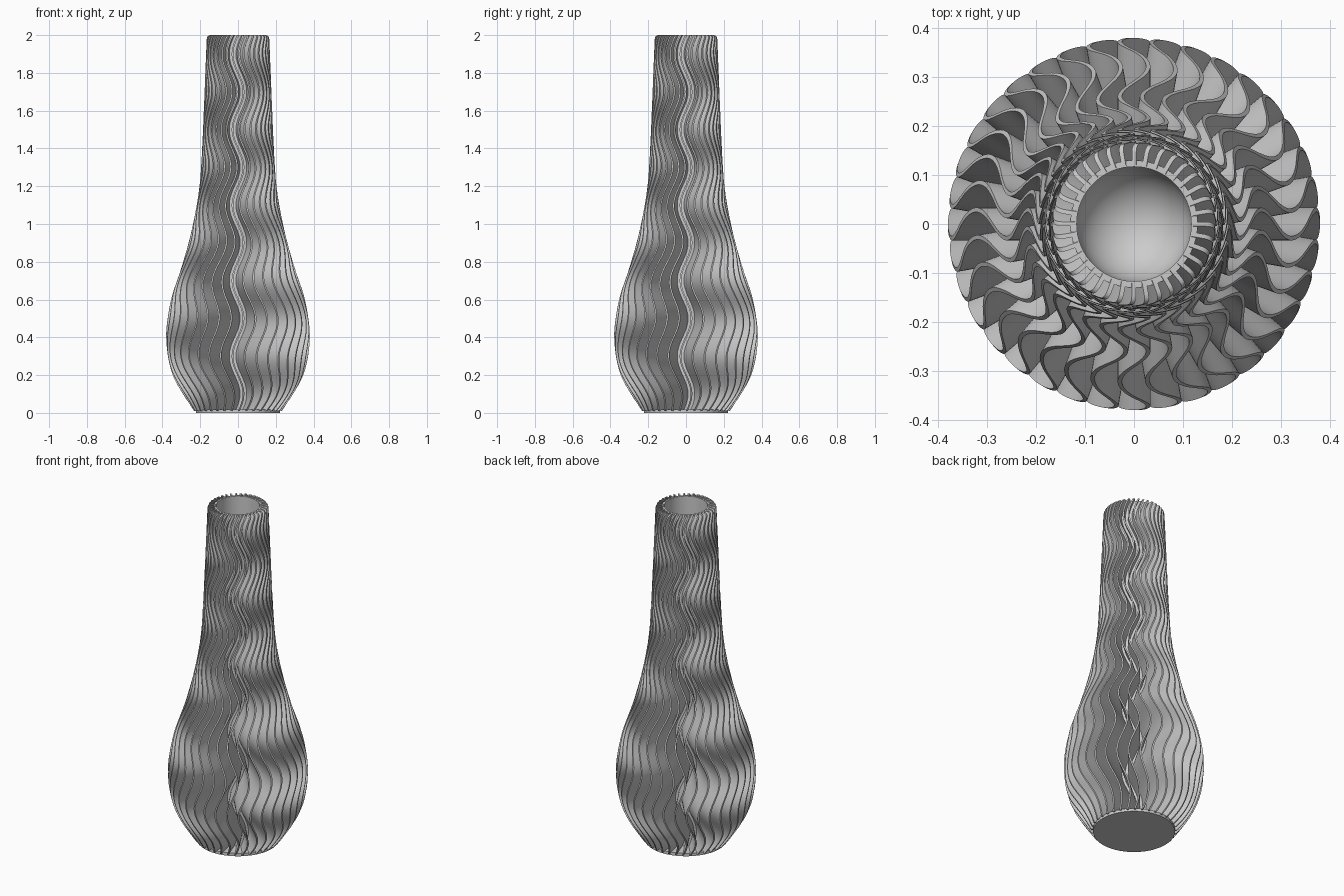
import bpy
import bmesh
from math import sin, cos, pi, sqrt
from mathutils import Matrix

FINS = 36
STEPS = 160
HEIGHT = 2.0
WAVE = 0.029          # sideways swing of each fin
THICK = 0.009
BASE_TOP = 0.018
TUBE_OUT, TUBE_IN = 0.13, 0.117

# Outer silhouette radii, evenly spaced from bottom to top
RADII = [0.225, 0.345, 0.38, 0.354, 0.29, 0.238, 0.204, 0.19, 0.181, 0.173, 0.165]

cube = bpy.data.objects.get("Cube")
if cube:
    bpy.data.objects.remove(cube, do_unlink=True)

grey = bpy.data.materials.new("matte_grey")
grey.use_nodes = True
grey.diffuse_color = (0.6, 0.6, 0.6, 1)
grey.node_tree.nodes["Principled BSDF"].inputs["Base Color"].default_value = (0.6, 0.6, 0.6, 1)


def silhouette(z):
    """Smooth radius at height z, rounded over at the rim."""
    pts = [0.08] + RADII + [0.157]
    s = z / HEIGHT * (len(RADII) - 1)
    i = min(int(s), len(RADII) - 2)
    t = s - i
    a, b, c, d = pts[i:i + 4]
    r = b + 0.5 * t * (c - a + t * (2 * a - 5 * b + 4 * c - d + t * (3 * (b - c) + d - a)))
    rim = 0.018
    over = max(0, z - (HEIGHT - rim))
    return r - (rim - sqrt(max(0, rim * rim - over * over)))


def finish(name, bm):
    bmesh.ops.recalc_face_normals(bm, faces=bm.faces)
    mesh = bpy.data.meshes.new(name)
    bm.to_mesh(mesh)
    bm.free()
    mesh.materials.append(grey)
    obj = bpy.data.objects.new(name, mesh)
    bpy.context.collection.objects.link(obj)
    bpy.ops.object.select_all(action="DESELECT")
    obj.select_set(True)
    bpy.context.view_layer.objects.active = obj
    bpy.ops.object.shade_smooth_by_angle(angle=pi / 5)
    return obj


def lathe(name, profile, segments=96):
    bm = bmesh.new()
    verts = [bm.verts.new((r, 0, z)) for r, z in profile]
    edges = [bm.edges.new(pair) for pair in zip(verts, verts[1:])]
    bmesh.ops.spin(bm, geom=verts + edges, cent=(0, 0, 0), axis=(0, 0, 1),
                   angle=2 * pi, steps=segments, use_merge=False)
    bmesh.ops.remove_doubles(bm, verts=bm.verts, dist=1e-5)
    return finish(name, bm)


# Base plate
lathe("base_plate", [(0, 0), (0.222, 0), (0.222, BASE_TOP), (0, BASE_TOP)])

# Inner tube, closed by a round bowl at the bottom
bowl = [(TUBE_IN * sin(a * pi / 32), 0.03 + TUBE_IN * (1 - cos(a * pi / 32))) for a in range(17)]
lathe("inner_tube", [(TUBE_OUT, 0.01), (TUBE_OUT, HEIGHT - 0.002),
                     (TUBE_IN, HEIGHT - 0.002)] + bowl[::-1])

# Wavy fins: one upright sheet trimmed to the silhouette, repeated around the tube
heights = [BASE_TOP - 0.008 + (HEIGHT - BASE_TOP + 0.008) * k / STEPS for k in range(STEPS)]
heights += [HEIGHT - 0.006, HEIGHT - 0.002, HEIGHT]
heights.sort()
bm = bmesh.new()
rings = []
for z in heights:
    shift = WAVE * sin(5 * pi * z)
    ring = []
    for side, outer in ((-1, 0), (-1, 1), (1, 1), (1, 0)):
        y = shift + side * THICK / 2
        x = sqrt(silhouette(z) ** 2 - y * y) if outer else TUBE_IN + 0.003
        ring.append(bm.verts.new((x, y, z)))
    rings.append(ring)
for low, high in zip(rings, rings[1:]):
    for k in range(4):
        n = (k + 1) % 4
        bm.faces.new((low[k], low[n], high[n], high[k]))
bm.faces.new(rings[0][::-1])
bm.faces.new(rings[-1])
first_fin = bm.verts[:] + bm.edges[:] + bm.faces[:]
for k in range(1, FINS):
    copy = bmesh.ops.duplicate(bm, geom=first_fin)["geom"]
    bmesh.ops.rotate(bm, verts=[g for g in copy if isinstance(g, bmesh.types.BMVert)],
                     cent=(0, 0, 0), matrix=Matrix.Rotation(2 * pi * k / FINS, 3, "Z"))
finish("wavy_fins", bm)
